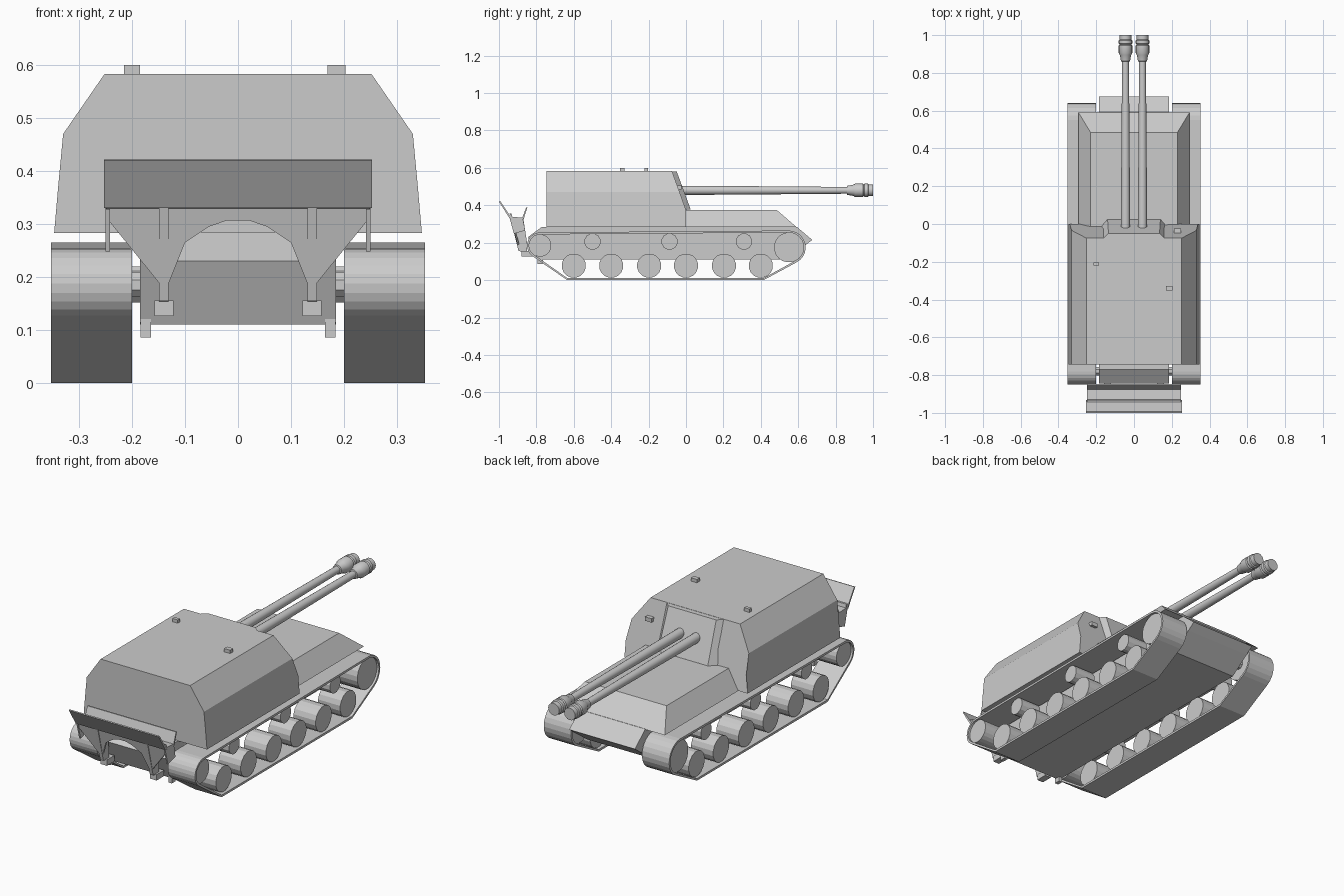
import bpy, bmesh, math
from mathutils import Vector

if "Cube" in bpy.data.objects:
    bpy.data.objects.remove(bpy.data.objects["Cube"])


def make(name, verts, faces):
    me = bpy.data.meshes.new(name)
    me.from_pydata([Vector(v) for v in verts], [], faces)
    bm = bmesh.new()
    bm.from_mesh(me)
    bmesh.ops.recalc_face_normals(bm, faces=bm.faces)
    bm.to_mesh(me)
    bm.free()
    ob = bpy.data.objects.new(name, me)
    bpy.context.collection.objects.link(ob)
    return ob


def loft(name, rings, closed=False):
    """Skin equal-sized rings of points; cap the ends unless closed."""
    n, m = len(rings[0]), len(rings)
    faces = []
    for i in range(m if closed else m - 1):
        a, b = i * n, (i + 1) % m * n
        faces += [(a + k, a + (k + 1) % n, b + (k + 1) % n, b + k) for k in range(n)]
    if not closed:
        faces += [tuple(range(n)), tuple(range((m - 1) * n, m * n))]
    return make(name, [p for r in rings for p in r], faces)


def prism(name, yz, x0, x1):
    return loft(name, [[(x, y, z) for y, z in yz] for x in (x0, x1)])


def box(name, c, s):
    x, y, z = c
    a, b, h = (v / 2 for v in s)
    return prism(name, [(y - b, z - h), (y + b, z - h), (y + b, z + h), (y - b, z + h)], x - a, x + a)


def disc(name, y, z, r, x0, x1, n=16):
    pts = [(y + r * math.cos(2 * math.pi * (k + .5) / n),
            z + r * math.sin(2 * math.pi * (k + .5) / n)) for k in range(n)]
    return prism(name, pts, x0, x1)


def smooth(ob, angle=35):
    bpy.ops.object.select_all(action='DESELECT')
    bpy.context.view_layer.objects.active = ob
    ob.select_set(True)
    bpy.ops.object.shade_smooth_by_angle(angle=math.radians(angle))


# Lower hull between the tracks
prism("lower_hull", [(-.745, .285), (-.77, .285), (-.845, .23), (-.79, .11), (.53, .11),
                     (.635, .185), (.675, .215), (.592, .285)], -.185, .185)

# Front deck with sloped sides and glacis
loft("front_deck", [[(-w, -.1, z), (w, -.1, z), (w, y, z), (-w, y, z)]
                    for w, y, z in ((.295, .592, .283), (.23, .485, .375))])

# Fighting compartment: faceted section with a leaning front
half = [(.347, .283, 0), (.339, .375, 0), (.33, .47, -.034), (.252, .583, -.075)]
section = half + [(-x, z, y) for x, z, y in reversed(half)]
loft("casemate", [[(x, -.745, z) for x, z, y in section], [(x, y, z) for x, z, y in section]])

# Raised gun shield on the leaning front
loft("gun_shield", [
    [(-.17, -.01, .375), (.17, -.01, .375), (.17, -.085, .582), (-.17, -.085, .582)],
    [(-.14, .025, .378), (.14, .025, .378), (.135, -.05, .582), (-.135, -.05, .582)]])

# Twin barrels with muzzle brakes
barrel = [(-.04, .024), (.1, .024), (.5, .021), (.86, .018), (.862, .024), (.895, .03), (.905, .036),
          (.945, .036), (.95, .031), (.955, .036), (.972, .036), (.976, .031), (1, .031)]
for side, x in (("left", -.045), ("right", .045)):
    smooth(loft("gun_barrel_" + side, [
        [(x + r * math.cos(math.tau * k / 16), y, .48 + r * math.sin(math.tau * k / 16))
         for k in range(16)] for y, r in barrel]))

# Periscopes and front sight
box("periscope_left", (-.2, -.212, .588), (.03, .018, .024))
box("periscope_right", (.186, -.341, .588), (.034, .024, .024))
box("front_sight", (.23, -.04, .495), (.036, .03, .02))


# Track loop: idler arc, flat bottom, sprocket arc
def track_path(t):
    pts = []
    for cy, cz, r, a0, a1 in ((-.78, .185, .07, 90, 236), (.55, .175, .09, -63, 90)):
        for k in range(11):
            a = math.radians(a0 + (a1 - a0) * k / 10)
            pts.append((cy + (r - t) * math.cos(a), cz + (r - t) * math.sin(a)))
        if cy < 0:
            pts += [(-.635, t), (.415, t)]
    return pts


for s, side in ((-1, "left"), (1, "right")):
    loft("track_" + side, [[(s * .2, *o), (s * .353, *o), (s * .353, *i), (s * .2, *i)]
                           for o, i in zip(track_path(0), track_path(.011))], closed=True)

    # Running gear
    for i, y in enumerate((-.6, -.4, -.197, 0, .203, .4)):
        disc(f"road_wheel_{side}_{i}", y, .077, .065, s * .215, s * .34)
    for i, y in enumerate((-.5, -.088, .31)):
        disc(f"return_roller_{side}_{i}", y, .206, .044, s * .215, s * .33, 12)
        disc(f"roller_axle_{side}_{i}", y, .206, .015, s * .18, s * .22, 8)
    for nm, y, z, r in (("idler", -.78, .185, .06), ("sprocket", .55, .175, .08)):
        disc(f"{nm}_{side}", y, z, r, s * .21, s * .342, 20)
        disc(f"{nm}_axle_{side}", y, z, .025, s * .18, s * .22, 8)

    # Tow lugs under the hull rear
    box("tow_lug_" + side, (s * .174, -.78, .108), (.02, .03, .045))

    # Recoil spade arms, feet and end caps
    prism("spade_arm_" + side, [(-.94, .33), (-.87, .33), (-.85, .2), (-.85, .15), (-.895, .155)],
          s * .131, s * .149)
    box("spade_foot_" + side, (s * .14, -.85, .141), (.036, .06, .03))
    prism("spade_cap_" + side, [(-.942, .328), (-.872, .33), (-.86, .265), (-.92, .248)],
          s * .242, s * .25)

# Recoil spade: leaning arched plate
edge = [(.25, .355), (.247, .31), (.15, .19), (.13, .19), (.1, .265), (.055, .295), (.02, .307)]
outline = edge + [(-x, z) for x, z in reversed(edge)]
loft("spade_plate", [[(x, -.943 + d + (.355 - z) * .25, z) for x, z in outline] for d in (0, .01)])

# Spade blade, floor and rear lip
prism("spade_blade", [(-1, .42), (-.943, .33), (-.933, .333), (-.993, .422)], -.253, .253)
prism("spade_floor", [(-.943, .33), (-.872, .325), (-.872, .334), (-.943, .339)], -.25, .25)
prism("spade_lip", [(-.878, .326), (-.868, .326), (-.848, .388), (-.855, .388)], -.25, .25)
